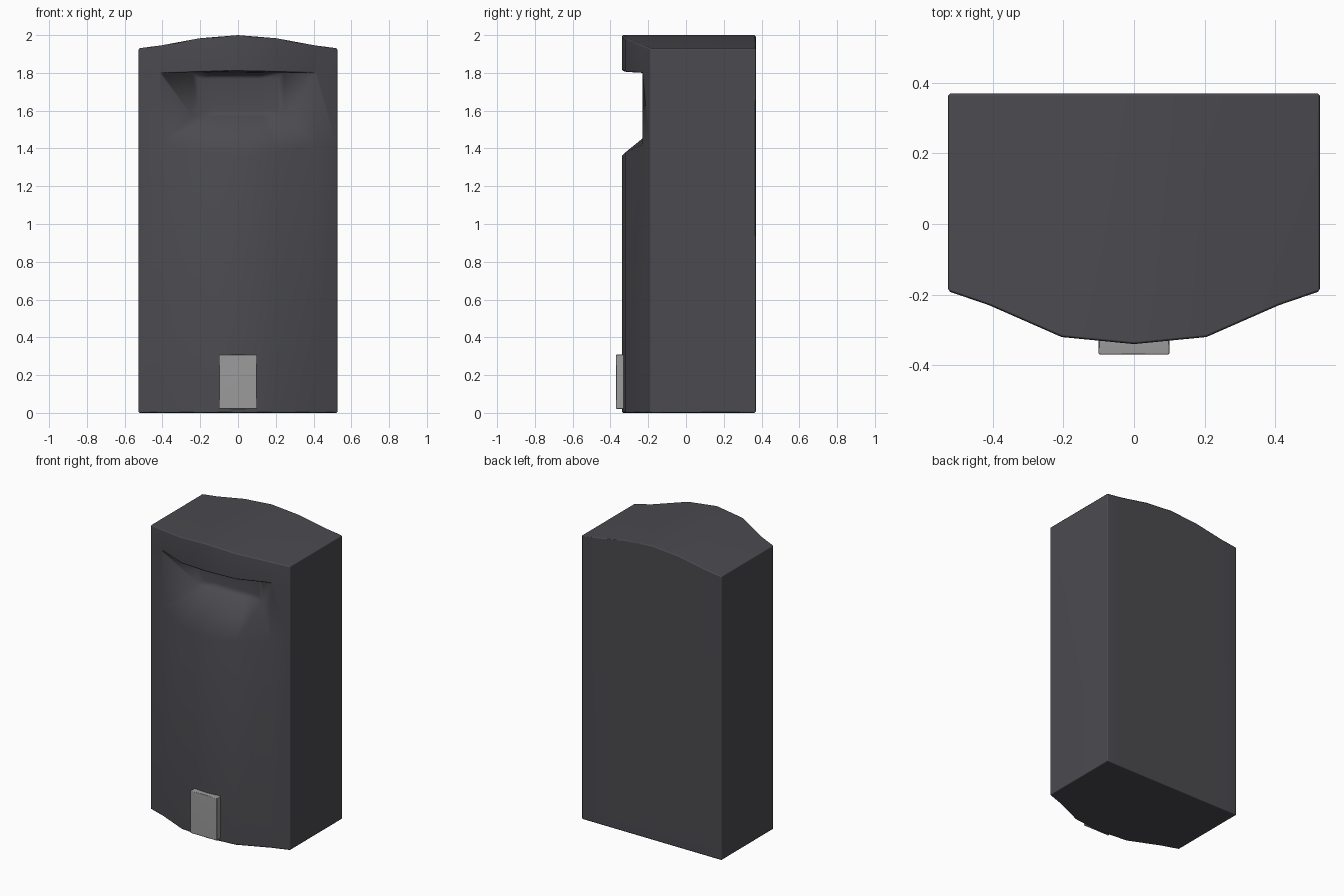
import bpy, bmesh, math

if "Cube" in bpy.data.objects:
    bpy.data.objects.remove(bpy.data.objects["Cube"])


def finish(bm, name, bevel_angle, width, colour):
    """Bevel the sharp outer edges, shade, colour and link a part."""
    bmesh.ops.recalc_face_normals(bm, faces=bm.faces)
    limit = math.radians(bevel_angle)
    edges = [e for e in bm.edges if e.calc_face_angle_signed(0) > limit]
    bmesh.ops.bevel(bm, geom=edges, offset=width, segments=1, affect='EDGES',
                    profile=0.5, clamp_overlap=True)
    mesh = bpy.data.meshes.new(name)
    bm.to_mesh(mesh)
    bm.free()
    obj = bpy.data.objects.new(name, mesh)
    bpy.context.collection.objects.link(obj)
    mat = bpy.data.materials.new(name + "_colour")
    mat.diffuse_color = (*colour, 1)
    mat.use_nodes = True
    mat.node_tree.nodes["Principled BSDF"].inputs["Base Color"].default_value = mat.diffuse_color
    mesh.materials.append(mat)
    bpy.context.view_layer.objects.active = obj
    obj.select_set(True)
    bpy.ops.object.shade_smooth_by_angle(angle=math.radians(65))
    obj.select_set(False)
    weighted = obj.modifiers.new("weighted_normals", 'WEIGHTED_NORMAL')
    weighted.keep_sharp = True
    return obj


# Half section, centre outwards: x, front y, recess lip z, recess top z, roof z
half = [(0.0, -0.34, 1.36, 1.81, 2.0),
        (0.205, -0.32, 1.38, 1.805, 1.983),
        (0.41, -0.23, 1.42, 1.80, 1.945),
        (0.527, -0.19, 1.42, 1.80, 1.93)]
columns = [(-c[0], *c[1:]) for c in reversed(half[1:])] + half
BACK, DEPTH = 0.37, -0.085

# Cabinet body: bowed front, arched roof
bm = bmesh.new()
front = [[bm.verts.new((x, y, z)) for z in (0, lip, top, roof)]
         for x, y, lip, top, roof in columns]
back = [[bm.verts.new((c[0], BACK, z)) for z in (0, c[4])] for c in columns]
last = len(columns) - 1
for i in range(last):
    a, b = front[i], front[i + 1]
    for r in range(3):
        if r != 1 or i in (0, last - 1):
            bm.faces.new((a[r], b[r], b[r + 1], a[r + 1]))
    p, q = back[i], back[i + 1]
    bm.faces.new((a[3], b[3], q[1], p[1]))
    bm.faces.new((q[0], p[0], p[1], q[1]))
for i in (0, last):
    bm.faces.new((*front[i], back[i][1], back[i][0]))
bm.faces.new([f[0] for f in front] + [k[0] for k in reversed(back)])

# Funnel-shaped recess narrowing to a flat panel
inner = {i: [bm.verts.new((columns[i][0] * 0.59, DEPTH, z)) for z in (1.57, 1.80)]
         for i in range(1, last)}
panel = []
for i in range(1, last - 1):
    a, b, p, q = front[i], front[i + 1], inner[i], inner[i + 1]
    bm.faces.new((a[1], b[1], q[0], p[0]))
    bm.faces.new((p[1], q[1], b[2], a[2]))
    panel.append(bm.faces.new((p[0], q[0], q[1], p[1])))
for i in (1, last - 1):
    bm.faces.new((front[i][1], front[i][2], inner[i][1], inner[i][0]))

# Inset slot in the panel
bmesh.ops.recalc_face_normals(bm, faces=bm.faces)
bmesh.ops.inset_region(bm, faces=panel, thickness=0.032, use_even_offset=True)
bmesh.ops.translate(bm, vec=(0, 0.015, 0),
                    verts=list({v for f in panel for v in f.verts}))
finish(bm, "cabinet_body", 65, 0.007, (0.07, 0.07, 0.08))

# Small plate at the foot of the front
bm = bmesh.new()
bmesh.ops.create_cube(bm, size=1)
bmesh.ops.scale(bm, vec=(0.2, 0.07, 0.29), verts=bm.verts)
bmesh.ops.translate(bm, vec=(0, -0.335, 0.165), verts=bm.verts)
finish(bm, "foot_plate", 65, 0.004, (0.33, 0.33, 0.33))
